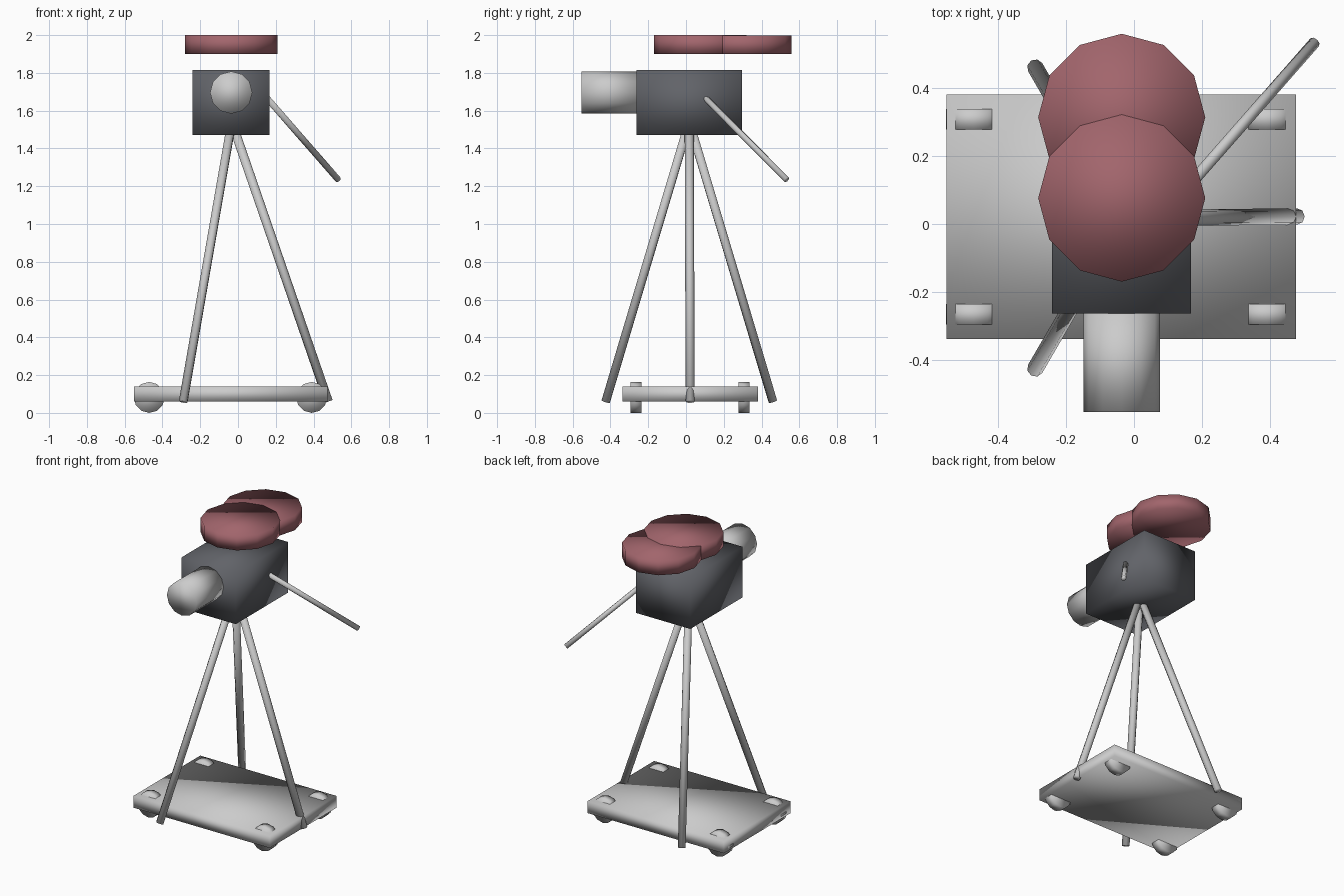
import bpy
from mathutils import Vector

if "Cube" in bpy.data.objects:
    bpy.data.objects.remove(bpy.data.objects["Cube"])


def finish(name, mat=None):
    ob = bpy.context.object
    ob.name = name
    for p in ob.data.polygons:
        p.use_smooth = True
    if mat:
        ob.data.materials.append(mat)
    return ob


def box(name, lo, hi, mat=None):
    lo, hi = Vector(lo), Vector(hi)
    bpy.ops.mesh.primitive_cube_add(size=1, location=(lo + hi) / 2)
    bpy.context.object.scale = hi - lo
    bpy.ops.object.transform_apply(location=False, rotation=False, scale=True)
    return finish(name, mat)


def rod(name, a, b, r, sides, mat=None):
    a, b = Vector(a), Vector(b)
    d = b - a
    bpy.ops.mesh.primitive_cylinder_add(vertices=sides, radius=r, depth=d.length,
                                        location=(a + b) / 2)
    bpy.context.object.rotation_euler = d.to_track_quat('Z', 'Y').to_euler()
    return finish(name, mat)


def material(name, color):
    m = bpy.data.materials.new(name)
    m.diffuse_color = color
    m.use_nodes = True
    m.node_tree.nodes["Principled BSDF"].inputs["Base Color"].default_value = m.diffuse_color
    return m


red = material("reel_red", (0.36, 0.13, 0.15, 1))
dark = material("body_dark", (0.12, 0.125, 0.14, 1))

# Rolling platform and its wheels
box("platform", (-0.55, -0.337, 0.06), (0.475, 0.38, 0.14))
for x in (-0.47, 0.39):
    for y in (-0.265, 0.307):
        rod("wheel", (x, y - 0.03, 0.082), (x, y + 0.03, 0.082), 0.082, 12)

# Tripod legs meeting inside the camera body
apex = (-0.033, 0.017, 1.54)
for foot in ((0.478, 0.022, 0.06), (-0.29, -0.425, 0.06), (-0.29, 0.46, 0.06)):
    rod("tripod_leg", apex, foot, 0.024, 8)

# Camera body, lens and pan handle
box("camera_body", (-0.24, -0.263, 1.47), (0.167, 0.297, 1.815), dark)
rod("lens", (-0.036, -0.26, 1.696), (-0.036, -0.552, 1.696), 0.112, 12)
rod("pan_handle", (0.15, 0.1, 1.67), (0.53, 0.533, 1.235), 0.017, 8)

# Film reels above the body
rod("front_reel", (-0.036, 0.076, 1.901), (-0.036, 0.076, 2.0), 0.245, 12, red)
rod("rear_reel", (-0.036, 0.313, 1.9), (-0.036, 0.313, 1.999), 0.245, 12, red)
